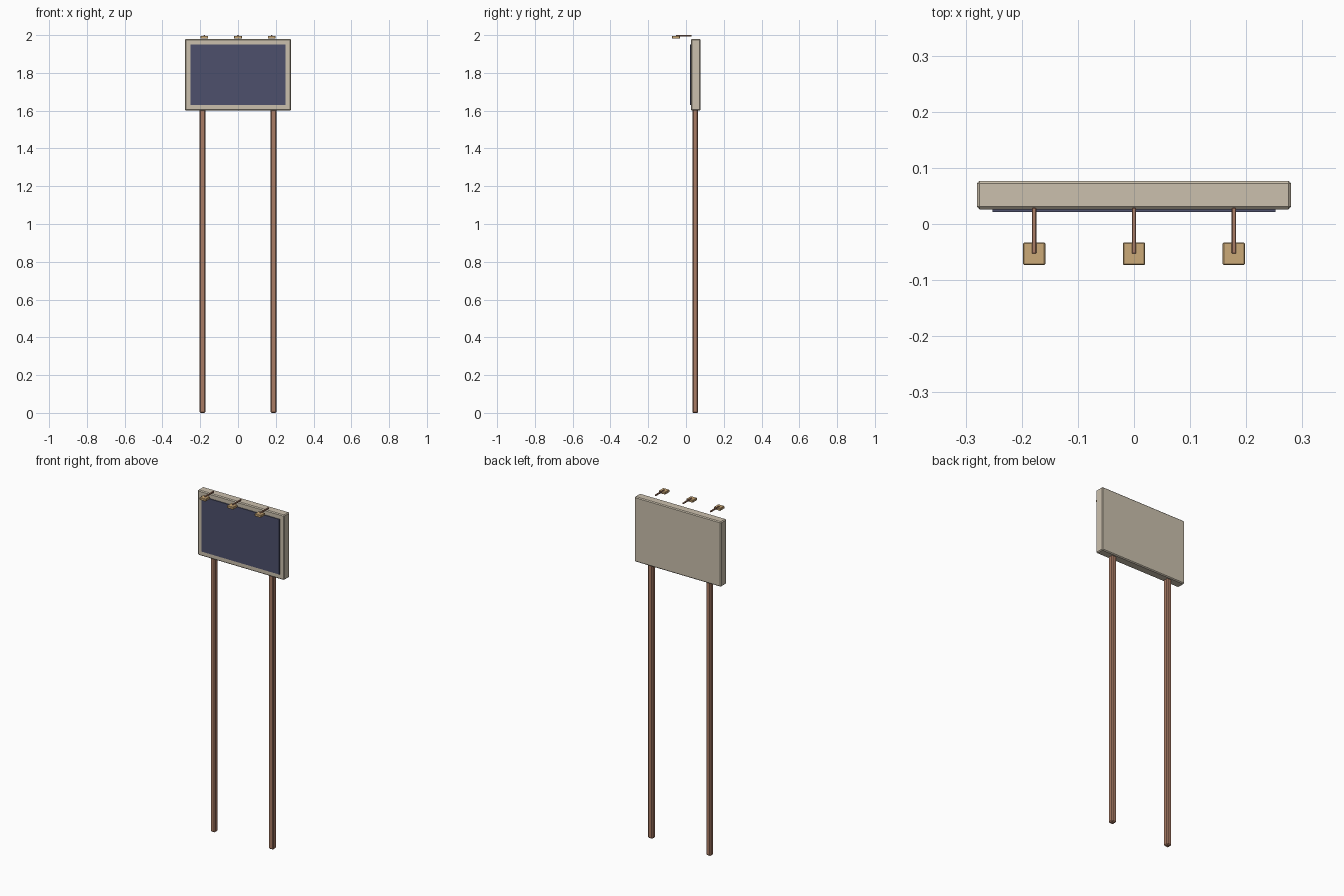
import bpy
import bmesh
from mathutils import Vector

cube = bpy.data.objects.get("Cube")
if cube:
    bpy.data.objects.remove(cube, do_unlink=True)


def material(name, r, g, b):
    m = bpy.data.materials.new(name)
    m.use_nodes = True
    m.diffuse_color = (r, g, b, 1)
    bsdf = next(n for n in m.node_tree.nodes if n.type == 'BSDF_PRINCIPLED')
    bsdf.inputs["Base Color"].default_value = (r, g, b, 1)
    return m


def box(name, low, high, mat, chamfer=0.0):
    """Box between two corners, with optional chamfered edges."""
    low, high = Vector(low), Vector(high)
    size, mid = high - low, (low + high) / 2
    bm = bmesh.new()
    bmesh.ops.create_cube(bm, size=1)
    for v in bm.verts:
        v.co = Vector(a * b for a, b in zip(v.co, size))
    if chamfer:
        bmesh.ops.bevel(bm, geom=bm.edges[:], offset=chamfer, segments=1,
                        profile=0.5, affect='EDGES')
    mesh = bpy.data.meshes.new(name)
    bm.to_mesh(mesh)
    bm.free()
    mesh.materials.append(mat)
    obj = bpy.data.objects.new(name, mesh)
    obj.location = mid
    bpy.context.collection.objects.link(obj)
    return obj


cream = material("cream frame", 0.60, 0.53, 0.42)
navy = material("dark blue panel", 0.075, 0.08, 0.15)
rust = material("rust brown metal", 0.40, 0.20, 0.13)
tan = material("tan lamp", 0.60, 0.40, 0.19)

# Board with its display panel
box("board", (-0.28, 0.026, 1.60), (0.28, 0.077, 1.98), cream, 0.005)
box("display_panel", (-0.252, 0.021, 1.629), (0.252, 0.03, 1.951), navy)

# Posts
for side, x in (("left", 0.188), ("right", -0.188)):
    box(side + "_post", (x - 0.015, 0.034, 0), (x + 0.015, 0.064, 1.61), rust, 0.005)

# Lamps on arms above the board
for label, x in (("left", 0.178), ("middle", 0), ("right", -0.178)):
    box(label + "_lamp_arm", (x - 0.004, -0.053, 1.992), (x + 0.004, 0.029, 2.0), rust, 0.0015)
    box(label + "_lamp", (x - 0.02, -0.073, 1.981), (x + 0.02, -0.033, 1.996), tan, 0.002)
